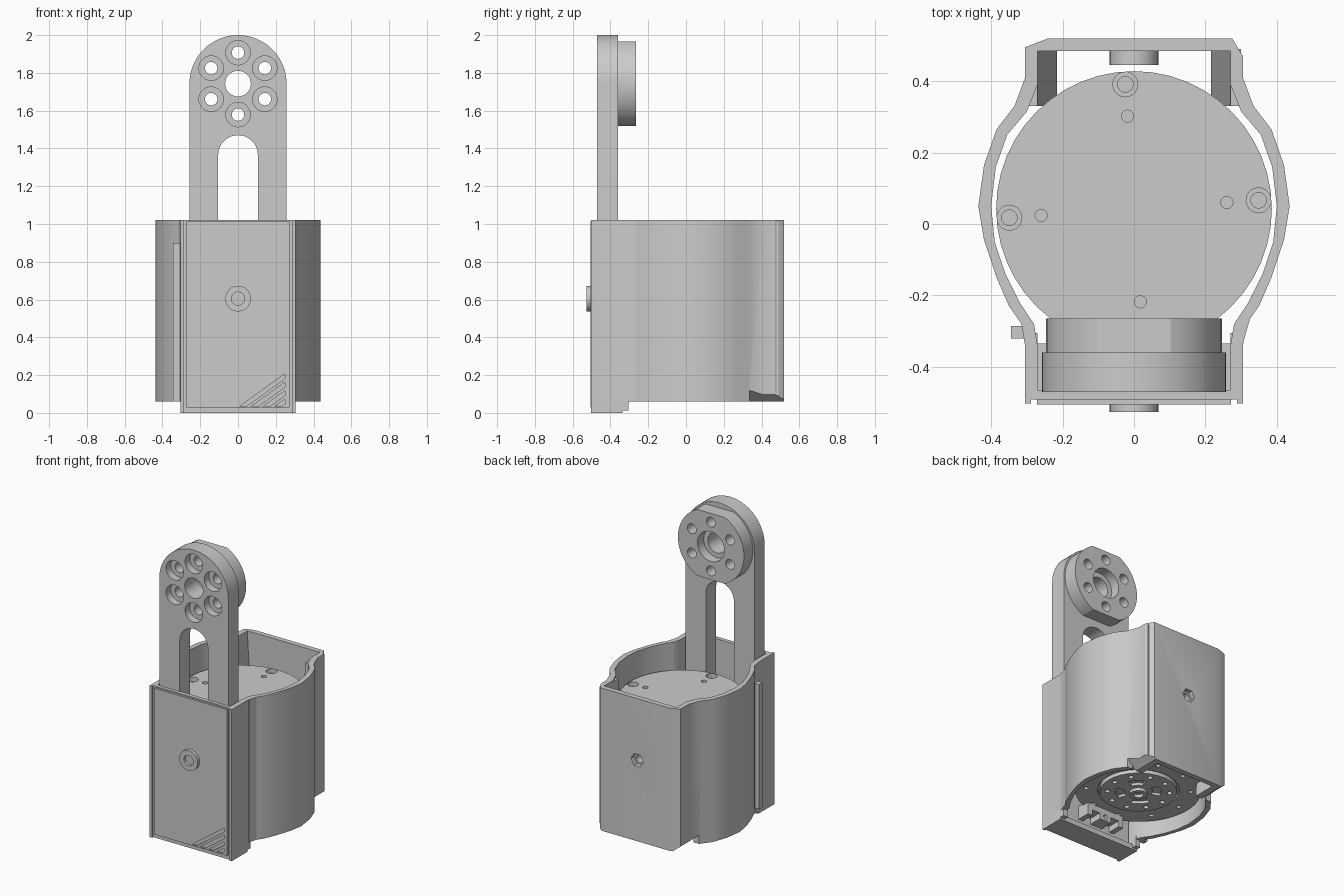
import bpy, bmesh, math
from math import cos, sin, pi, radians

if "Cube" in bpy.data.objects:
    bpy.data.objects.remove(bpy.data.objects["Cube"])

grey = bpy.data.materials.new("plain grey")
grey.use_nodes = True
grey.diffuse_color = (0.6, 0.6, 0.6, 1)
grey.node_tree.nodes["Principled BSDF"].inputs["Base Color"].default_value = (0.6, 0.6, 0.6, 1)


def prism(name, pts, axis, lo, hi):
    """Extrude a flat outline along y or z."""
    place = (lambda p, h: (p[0], p[1], h)) if axis == "z" else (lambda p, h: (p[0], h, p[1]))
    bm = bmesh.new()
    a = [bm.verts.new(place(p, lo)) for p in pts]
    b = [bm.verts.new(place(p, hi)) for p in pts]
    bm.faces.new(a)
    bm.faces.new(b)
    for i in range(len(pts)):
        j = (i + 1) % len(pts)
        bm.faces.new((a[i], a[j], b[j], b[i]))
    bmesh.ops.recalc_face_normals(bm, faces=bm.faces)
    mesh = bpy.data.meshes.new(name)
    bm.to_mesh(mesh)
    bm.free()
    mesh.materials.append(grey)
    ob = bpy.data.objects.new(name, mesh)
    bpy.context.collection.objects.link(ob)
    return ob


def arc(cx, cy, r, start=0, end=360, n=32):
    full = end - start == 360
    steps = n if full else n + 1
    return [(cx + r * cos(radians(start + (end - start) * i / n)),
             cy + r * sin(radians(start + (end - start) * i / n))) for i in range(steps)]


def rect(x0, y0, x1, y1):
    return [(x0, y0), (x1, y0), (x1, y1), (x0, y1)]


def combine(ob, pts, axis, lo, hi, op="DIFFERENCE"):
    """Cut or join a prism into a part."""
    tool = prism("tool", pts, axis, lo, hi)
    mod = ob.modifiers.new("combine", "BOOLEAN")
    mod.operation, mod.solver, mod.object = op, "EXACT", tool
    bpy.context.view_layer.objects.active = ob
    bpy.ops.object.modifier_apply(modifier=mod.name)
    bpy.data.objects.remove(tool)


def flip(pts):
    return [(-x, y) for x, y in reversed(pts)]


# Housing shell: bulged wall around the motor
outer = [(.305, .41), (.335, .33), (.385, .265), (.42, .165), (.436, .05), (.42, -.045),
         (.385, -.15), (.35, -.23), (.315, -.28), (.305, -.34), (.305, -.49)]
inner = [(.27, .485), (.27, .39), (.30, .315), (.355, .25), (.387, .16), (.40, .05),
         (.39, -.05), (.36, -.14), (.32, -.22), (.28, -.28), (.27, -.34), (.27, -.465)]
corners_right = [(.275, .52), (.305, .47)]
corners_left = [(-.305, .495), (-.24, .52)]
shell = prism("housing_shell", corners_right + outer + flip(outer) + corners_left, "z", .06, 1.02)
combine(shell, inner + flip(inner), "z", -.1, 1.2)

# Sloped liners in the rear corners, with chamfered bottom corners
chamfer = [(.255, .055), (.455, .22), (.6, .22), (.6, 0), (.255, 0)]
parts = [shell]
for side, mirror in (("left", lambda p: p), ("right", flip)):
    liner = prism(side + "_rear_liner",
                  mirror([(.27, 1.01), (.30, 1.01), (.30, .06), (.215, .06)]), "y", .33, .49)
    combine(liner, mirror(chamfer), "y", .32, .6)
    combine(shell, mirror(chamfer), "y", .335, .6)
    parts.append(liner)

# Rear screw hole and its inner boss
combine(shell, arc(0, .605, .068), "y", .445, .5, "UNION")
combine(shell, arc(0, .605, .028), "y", .4, .6)
combine(shell, arc(0, .605, .046, n=6), "y", .49, .6)

# Front panel with a raised face, bevelled foot and diagonal grooves
panel = prism("front_panel", rect(-.305, 0, .305, 1.02), "y", -.492, -.466)
face = prism("front_face", rect(-.272, .028, .272, 1.012), "y", -.505, -.49)
for k in range(4):
    c0, c1 = .01 + k * .062, .045 + k * .062
    slope = .72
    combine(face, [(c0, .035), (c1, .035), (.25, .035 + slope * (.25 - c1)),
                   (.25, .035 + slope * (.25 - c0))], "y", -.6, -.496)
for sx in (-1, 1):
    x0, x1 = sorted((sx * .288, sx * .305))
    parts.append(prism("panel_edge_strip", rect(x0, .0, x1, 1.02), "y", -.503, -.49))
    x0, x1 = sorted((sx * .27, sx * .305))
    parts.append(prism("panel_side_skirt", rect(x0, -.49, x1, -.305), "z", .012, .08))
floor = prism("panel_floor", rect(-.305, -.492, .305, -.335), "z", 0, .035)
boss = prism("front_boss", arc(0, .605, .068), "y", -.527, -.50)
combine(boss, arc(0, .605, .035), "y", -.6, -.508)
parts += [panel, face, floor, boss]

# Side clips where the panel meets the shell
parts.append(prism("right_rib", rect(-.345, -.32, -.305, -.285), "z", .06, .9))
parts.append(prism("left_clip", [(.30, -.325), (.308, -.325), (.332, -.24), (.32, -.235)],
                   "z", .06, 1.02))

# Motor body with screw holes on top
cy = .042
motor = prism("motor_body", arc(0, cy, .386, n=48), "z", .15, .85)
for k in range(4):
    t = radians(4 + 90 * k)
    x, y = .35 * cos(t), .35 * sin(t)
    combine(motor, arc(x, cy + y, .035, n=20), "z", .82, .9)
    combine(motor, arc(x, cy + y, .022, n=16), "z", .75, .9)
    combine(motor, arc(x * .745, cy + y * .745, .017, n=16), "z", .80, .9)

# Motor underside: ring groove, kidney slots, bolt circle and hub
ring = prism("output_rotor", arc(0, cy, .235), "z", .135, .16)
combine(motor, arc(0, cy, .25), "z", .1, .17)
rotor_base = prism("rotor_base", arc(0, cy, .235), "z", .155, .2)
for k in range(4):
    a = 45 + 90 * k
    combine(ring, arc(0, cy, .14, a - 24, a + 24, 8) + arc(0, cy, .085, a + 24, a - 24, 8),
            "z", .1, .153)
for k in range(10):
    t = 2 * pi * k / 10
    combine(ring, arc(.19 * cos(t), cy + .19 * sin(t), .016, n=12), "z", .1, .153)
    combine(motor, arc(.32 * cos(t), cy + .32 * sin(t), .014, n=12), "z", .1, .2)
hub = prism("output_hub", arc(0, cy, .055), "z", .115, .15)
combine(hub, arc(0, cy, .03), "z", .1, .14)
parts += [motor, ring, rotor_base, hub]

# Connector block under the motor, next to the panel
connector = prism("connector_block", rect(-.14, .07, .14, .16), "y", -.40, -.27)
for x in (-.075, .075):
    combine(connector, rect(x - .03, .05, x + .03, .11), "y", -.5, -.1)
combine(connector, arc(0, .10, .015, n=12), "y", -.34, -.2)
parts.append(connector)

# Upright arm with a slot, and its round pad with flats
zc, ra = 1.743, .257
arm = prism("upright_arm", [(-ra, .05), (ra, .05)] + arc(0, zc, ra, 0, 180), "y", -.47, -.36)
combine(arm, [(-.105, .5), (.105, .5)] + arc(0, 1.365, .105, 0, 180, 20), "y", -.6, -.2)
pad = prism("arm_pad", arc(0, zc, .246, n=48), "y", -.36, -.265)
for z0, z1 in ((1.4, 1.52), (1.966, 2.1)):
    combine(pad, rect(-.4, z0, .4, z1), "y", -.5, -.1)
combine(arm, arc(0, zc, .068), "y", -.6, -.2)
combine(pad, arc(0, zc, .068), "y", -.6, -.2)
combine(pad, arc(0, zc, .1), "y", -.33, -.2)
for k in range(6):
    t = radians(30 + 60 * k)
    x, z = .164 * cos(t), zc + .164 * sin(t)
    combine(arm, arc(x, z, .065, n=24), "y", -.6, -.42)
    for part in (arm, pad):
        combine(part, arc(x, z, .033, n=20), "y", -.6, -.2)
parts += [arm, pad]

# Smooth the curved walls, keep edges crisp
bpy.ops.object.select_all(action="DESELECT")
for ob in parts:
    ob.select_set(True)
bpy.context.view_layer.objects.active = shell
bpy.ops.object.shade_smooth_by_angle(angle=radians(25))
